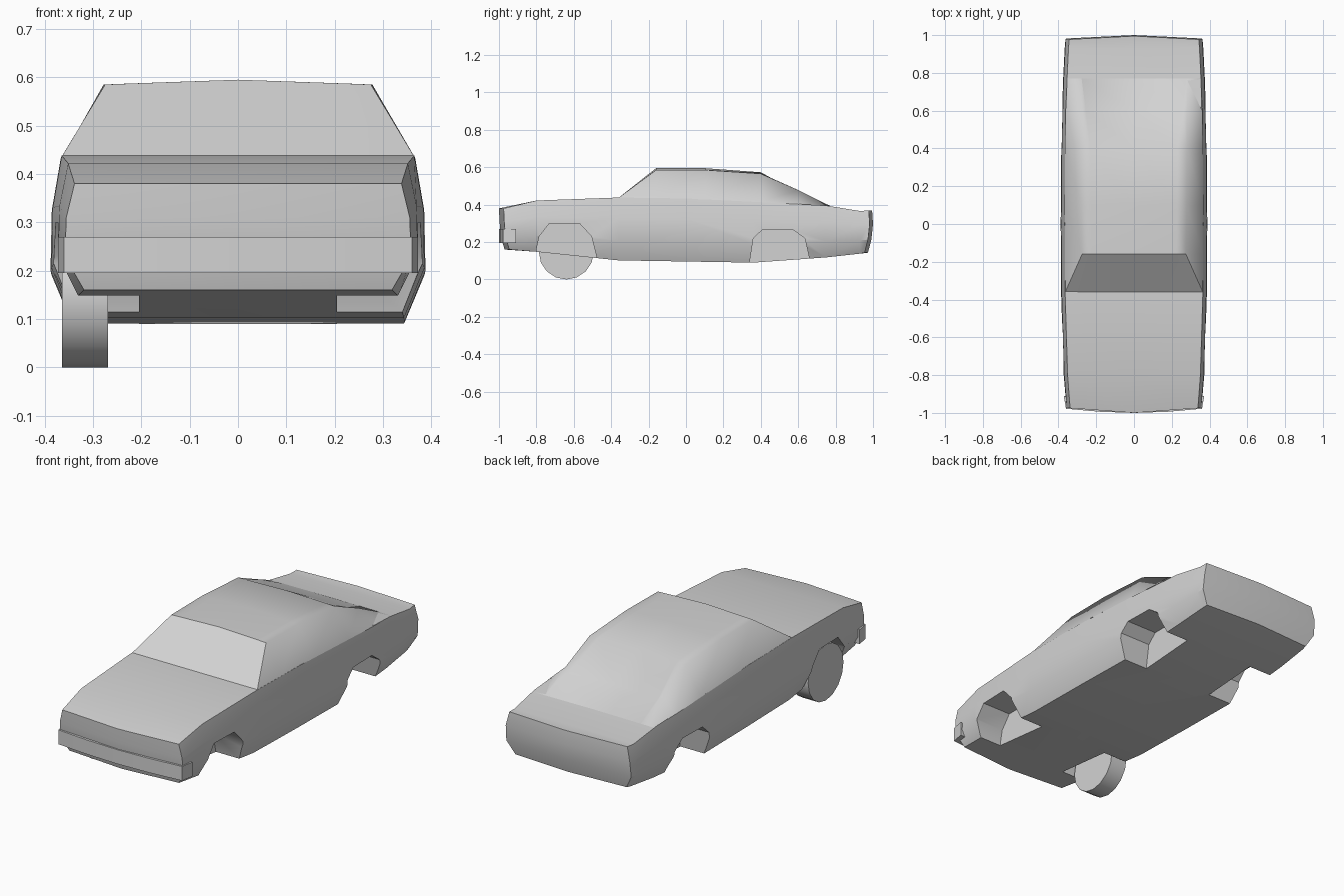
import bpy, bmesh, math
from mathutils import Matrix

cube = bpy.data.objects.get("Cube")
if cube:
    bpy.data.objects.remove(cube, do_unlink=True)

grey = bpy.data.materials.new("plain_grey")
grey.use_nodes = True
GREY = (0.65, 0.65, 0.65, 1)
grey.diffuse_color = GREY
grey.node_tree.nodes["Principled BSDF"].inputs["Base Color"].default_value = GREY


def finish(name, bm):
    bmesh.ops.remove_doubles(bm, verts=bm.verts, dist=0.0005)
    bmesh.ops.recalc_face_normals(bm, faces=bm.faces)
    mesh = bpy.data.meshes.new(name)
    bm.to_mesh(mesh)
    bm.free()
    mesh.materials.append(grey)
    obj = bpy.data.objects.new(name, mesh)
    bpy.context.collection.objects.link(obj)
    return obj


def activate(obj):
    bpy.ops.object.select_all(action='DESELECT')
    obj.select_set(True)
    bpy.context.view_layer.objects.active = obj


def smooth(obj, degrees):
    activate(obj)
    bpy.ops.object.shade_smooth_by_angle(angle=math.radians(degrees))


def loft(bm, rows, closed=False):
    """Join rows of points with quads."""
    grid = [[bm.verts.new(p) for p in row] for row in rows]
    n = len(grid[0])
    for a, b in zip(grid, grid[1:]):
        for j in range(n if closed else n - 1):
            k = (j + 1) % n
            bm.faces.new((a[j], a[k], b[k], b[j]))


def prism(name, outline, axis, low, high):
    """Extrude a flat outline along x or z."""
    bm = bmesh.new()
    place = (lambda p, d: (d, *p)) if axis == 'x' else (lambda p, d: (*p, d))
    rows = [[place(p, d) for p in outline] for d in (low, high)]
    loft(bm, rows, closed=True)
    for row in rows:
        bm.faces.new([bm.verts.new(p) for p in row])
    return finish(name, bm)


# Lower body: each station is y, half width, bottom height, belt height
LEVELS = ((0.89, 0), (1, 0.31), (0.993, 0.68), (0.945, 1))
front_y = (-0.945, -0.965, -0.972, -0.975)
rear_y = (0.955, 0.973, 0.982, 0.977)
stations = [
    (front_y, 0.358, 0.16, 0.38),
    (-0.8, 0.372, 0.148, 0.422),
    (-0.36, 0.386, 0.102, 0.438),
    (0, 0.388, 0.096, 0.433),
    (0.36, 0.386, 0.09, 0.416),
    (0.75, 0.376, 0.118, 0.395),
    (0.93, 0.367, 0.138, 0.366),
    (rear_y, 0.363, 0.143, 0.369),
]


def section(station, bow):
    """Side points and centre points of one station."""
    y, w, low, high = station
    ys = y if isinstance(y, tuple) else (y,) * 4
    side = [(w * f, yy, low + (high - low) * t) for yy, (f, t) in zip(ys, LEVELS)]
    middle = [(0, yy + bow, z) for _, yy, z in side]
    return side, middle


def mirrored(points):
    return [(-x, y, z) for x, y, z in points]


bm = bmesh.new()
rings = []
for i, s in enumerate(stations):
    bow = -0.025 if i == 0 else 0.018 if i == len(stations) - 1 else 0
    side, middle = section(s, bow)
    rings.append(side + [middle[3]] + mirrored(side)[::-1] + [middle[0]])
    if bow:
        loft(bm, [side, middle, mirrored(side)])
loft(bm, rings, closed=True)
body = finish("body", bm)

# Wheel arches cut from both sides
arches = {
    "front": [(-0.81, 0), (-0.8, 0.16), (-0.785, 0.23), (-0.73, 0.3),
              (-0.57, 0.3), (-0.505, 0.23), (-0.475, 0.11), (-0.47, 0)],
    "rear": [(0.335, 0), (0.34, 0.09), (0.36, 0.22), (0.41, 0.267),
             (0.57, 0.267), (0.635, 0.22), (0.66, 0.11), (0.67, 0)],
}
for end, outline in arches.items():
    for low, high in ((0.205, 0.6), (-0.6, -0.205)):
        cutter = prism(end + "_arch_cutter", outline, 'x', low, high)
        cutter.hide_render = True
        activate(body)
        cut = body.modifiers.new("arch", 'BOOLEAN')
        cut.operation = 'DIFFERENCE'
        cut.solver = 'EXACT'
        cut.object = cutter
        bpy.ops.object.modifier_apply(modifier=cut.name)
        bpy.data.objects.remove(cutter, do_unlink=True)
smooth(body, 30)


# Cabin rows: belt, roof rail, rear window edge, centre line
def cabin_row(y, belt, rail, inner, centre):
    half = [(x, y, z) for x, z in (belt, rail, inner)]
    return half + [(0, y, centre)] + mirrored(half)[::-1]


roof_front = cabin_row(-0.16, (0.366, 0.434), (0.275, 0.585), (0.225, 0.587), 0.595)
cabin_rows = [
    roof_front,
    cabin_row(0.1, (0.367, 0.428), (0.278, 0.585), (0.228, 0.587), 0.595),
    cabin_row(0.4, (0.365, 0.413), (0.28, 0.565), (0.23, 0.567), 0.573),
    cabin_row(0.6, (0.362, 0.402), (0.28, 0.478), (0.255, 0.455), 0.462),
    cabin_row(0.77, (0.352, 0.392), (0.278, 0.393), (0.277, 0.393), 0.395),
]
bm = bmesh.new()
loft(bm, cabin_rows)
base_corner = (0.364, -0.36, 0.437)
for sign in (1, -1):
    tri = [base_corner, roof_front[0], roof_front[1]]
    bm.faces.new([bm.verts.new((x * sign, y, z)) for x, y, z in tri])
smooth(finish("roof_and_pillars", bm), 65)

# Windshield
bm = bmesh.new()
base = [(x, -0.36, 0.437) for x in (0.364, 0.3, 0, -0.3, -0.364)]
loft(bm, [base, roof_front[1:-1]])
smooth(finish("windshield", bm), 30)

# Bowed front bumper
half = [(0.372, -0.91), (0.36, -0.978), (0.18, -0.994)]
plan = half + [(0, -1.0)] + [(-x, y) for x, y in half[::-1]]
smooth(prism("front_bumper", plan, 'z', 0.195, 0.27), 30)

# Single front wheel
bm = bmesh.new()
bmesh.ops.create_cone(bm, cap_ends=True, segments=16, radius1=0.147, radius2=0.147, depth=0.095,
                      matrix=Matrix.Translation((-0.317, -0.64, 0.147)) @ Matrix.Rotation(math.pi / 2, 4, 'Y'))
smooth(finish("front_wheel", bm), 30)
